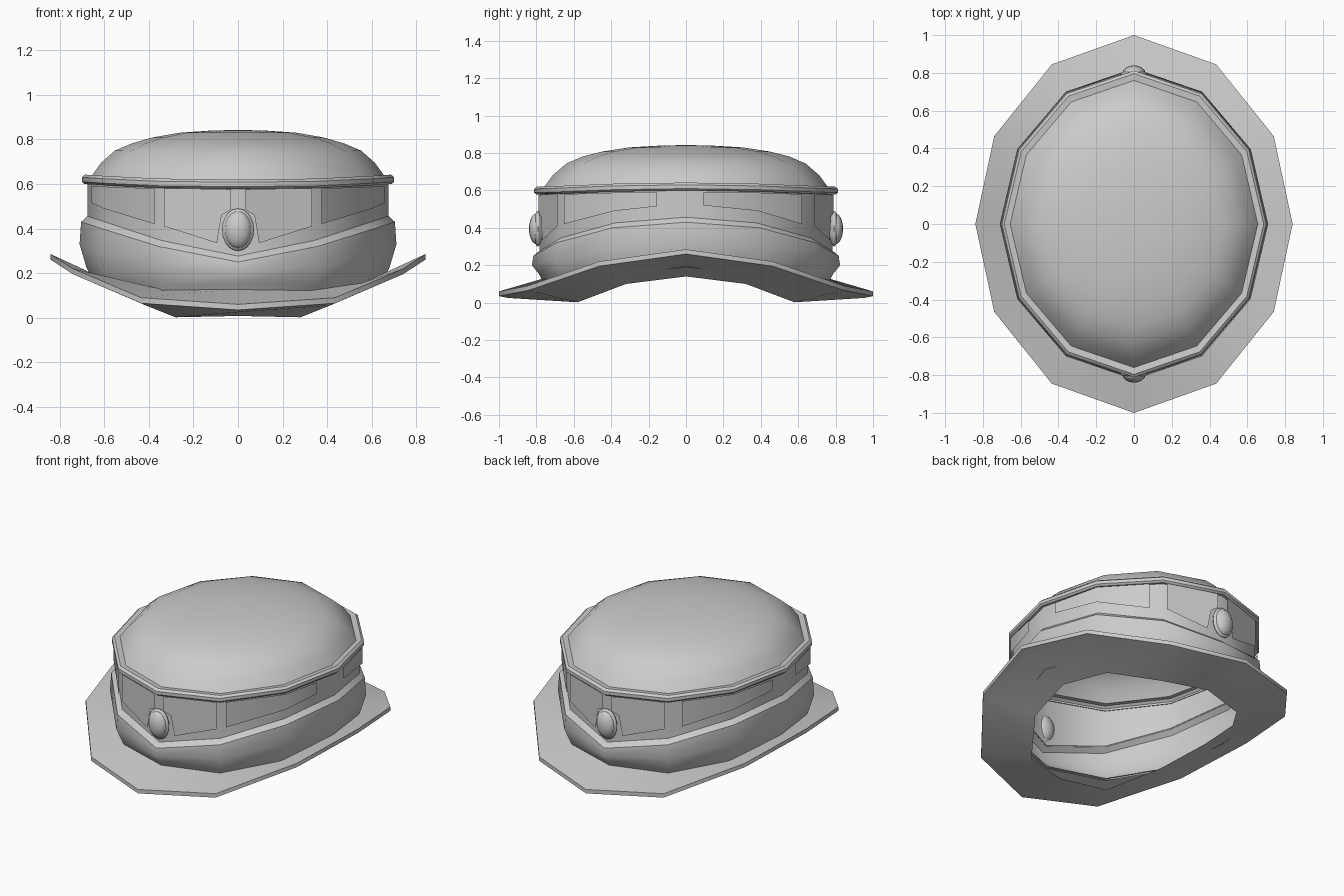
import bpy, bmesh, math
from mathutils import Vector

cube = bpy.data.objects.get("Cube")
if cube:
    bpy.data.objects.remove(cube)

felt = bpy.data.materials.new("plain grey")
felt.use_nodes = True
GREY = (0.6, 0.6, 0.6, 1)
felt.diffuse_color = GREY
felt.node_tree.nodes["Principled BSDF"].inputs["Base Color"].default_value = GREY

# Quarter outlines, from the front point round to the left side
WALL = [(0, -.8), (.35, -.68), (.6, -.385), (.69, 0)]
BRIM = [(0, -1), (.435, -.845), (.74, -.465), (.84, 0)]
HOLE = [(0, -.66), (.28, -.58), (.47, -.32), (.53, 0)]
LEDGE_Z = [.25, .32, .4, .43]
FOOT_Z = [.13, .125, .16, .2]
RIM_TILT = [-.022, -.018, -.006, 0]


def ring(outline, heights, scale=1.0, lift=0.0):
    """Twelve-sided loop mirrored from a quarter outline."""
    q = [Vector((x * scale, y * scale, z + lift)) for (x, y), z in zip(outline, heights)]
    back = [Vector((p.x, -p.y, p.z)) for p in q[2::-1]]
    half = q + back
    return half + [Vector((-p.x, p.y, p.z)) for p in half[5:0:-1]]


def finish(bm, name, angle=40):
    me = bpy.data.meshes.new(name)
    bm.to_mesh(me)
    bm.free()
    me.materials.append(felt)
    ob = bpy.data.objects.new(name, me)
    bpy.context.collection.objects.link(ob)
    bpy.ops.object.select_all(action='DESELECT')
    ob.select_set(True)
    bpy.context.view_layer.objects.active = ob
    bpy.ops.object.shade_smooth_by_angle(angle=math.radians(angle))
    return ob


def loft(name, rings, tip=None, angle=40):
    bm = bmesh.new()
    loops = [[bm.verts.new(p) for p in r] for r in rings]
    for a, b in zip(loops, loops[1:]):
        for i in range(12):
            j = (i + 1) % 12
            bm.faces.new((a[i], a[j], b[j], b[i]))
    if tip:
        t = bm.verts.new(tip)
        for i in range(12):
            bm.faces.new((loops[-1][i], loops[-1][(i + 1) % 12], t))
    return finish(bm, name, angle)


# Brim: underside, rolled edge and upper face
OUT_Z = [.06, .09, .22, .285]
loft("brim", [
    ring(HOLE, [.008, .002, .1, .14]),
    ring(BRIM, OUT_Z, .95, -.035),
    ring(BRIM, OUT_Z, 1, -.025),
    ring(BRIM, OUT_Z),
    ring(WALL, FOOT_Z, .95)])

# Lower band with its swept ledge
loft("lower_band", [
    ring(WALL, FOOT_Z, .96, -.01),
    ring(WALL, FOOT_Z, .985, .025),
    ring(WALL, [.2, .23, .29, .33], 1.03),
    ring(WALL, LEDGE_Z, 1.02),
    ring(WALL, LEDGE_Z, .975, .03)])

# Recessed upper band
band_low = ring(WALL, LEDGE_Z, .98, .025)
band_top = ring(WALL, RIM_TILT, .98, .605)
loft("upper_band", [band_low, band_top])

# Rolled rim below the dome
loft("crown_rim", [ring(WALL, RIM_TILT, s, z) for s, z in
                   [(.975, .6), (1.0, .6), (1.015, .61), (1.015, .63), (.995, .642), (.95, .638)]])

# Domed top
loft("crown_dome", [ring(WALL, [t * f for t in RIM_TILT], s, z) for s, z, f in
                    [(.95, .638, 1), (.89, .695, .6), (.8, .75, .3), (.69, .782, 0),
                     (.56, .808, 0), (.38, .83, 0), (.19, .839, 0)]], (0, 0, .843))


def on_band(u, z, out=.004):
    """Point on the upper band at perimeter position u and height z."""
    i = min(int(u), 5)
    low = band_low[i].lerp(band_low[i + 1], u - i)
    top = band_top[i].lerp(band_top[i + 1], u - i)
    p = low.lerp(top, (z - low.z) / (top.z - low.z))
    normal = (band_top[i + 1] - band_top[i]).cross(top - low).normalized()
    return p + normal * out


def panel(name, columns, mirror):
    """Raised panel from (position, bottom, top) columns."""
    bm = bmesh.new()
    cols = [(bm.verts.new(on_band(u, a)), bm.verts.new(on_band(u, b))) for u, a, b in columns]
    for (a, b), (c, d) in zip(cols, cols[1:]):
        bm.faces.new((a, c, d, b))
    bm.normal_update()
    bmesh.ops.inset_region(bm, faces=bm.faces[:], thickness=.014, depth=.012, use_even_offset=True)
    if mirror:
        bmesh.ops.scale(bm, vec=(-1, 1, 1), verts=bm.verts)
        bmesh.ops.reverse_faces(bm, faces=bm.faces)
    finish(bm, name, 50)


# Column lists run from the centre point outward
END_PANEL = [(.08, .485, .575), (.2, .46, .577), (.26, .335, .578), (.95, .41, .58)]
FRONT_SIDE = [(1.08, .42, .58), (2, .49, .588), (2.6, .515, .588)]
BACK_SIDE = [(1.2, .42, .58), (2, .49, .588), (2.76, .52, .588)]
for mirror, side in ((False, "left"), (True, "right")):
    panel("front_panel_" + side, END_PANEL, mirror)
    panel("front_side_panel_" + side, FRONT_SIDE, mirror)
    flip = lambda cols: [(6 - u, a, b) for u, a, b in reversed(cols)]
    panel("back_panel_" + side, flip(END_PANEL), mirror)
    panel("back_side_panel_" + side, flip(BACK_SIDE), mirror)

# Oval studs on a flat bezel at both ends
for sign, end in ((-1, "front"), (1, "back")):
    for part, size, y in (("stud", (.062, .045, .084), .795), ("stud_bezel", (.072, .024, .095), .792)):
        bm = bmesh.new()
        bmesh.ops.create_uvsphere(bm, u_segments=16, v_segments=10, radius=1)
        bmesh.ops.scale(bm, vec=size, verts=bm.verts)
        bmesh.ops.translate(bm, vec=(0, sign * y, .395), verts=bm.verts)
        finish(bm, end + "_" + part, 60)
